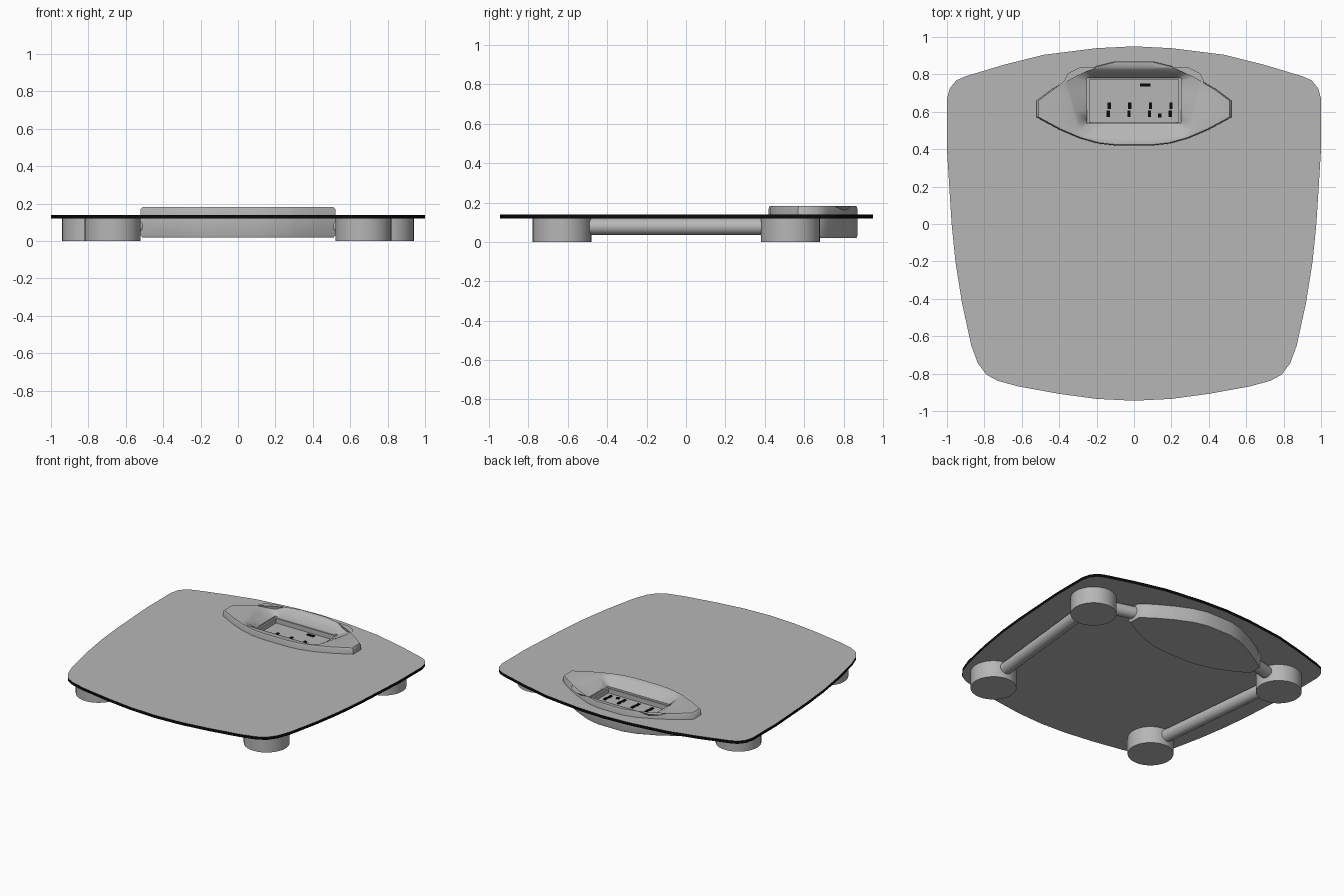
import bpy, bmesh, math
from mathutils import Vector

if "Cube" in bpy.data.objects:
    bpy.data.objects.remove(bpy.data.objects["Cube"])


def material(name, rgb):
    m = bpy.data.materials.new(name)
    m.diffuse_color = (*rgb, 1)
    m.use_nodes = True
    m.node_tree.nodes["Principled BSDF"].inputs["Base Color"].default_value = m.diffuse_color
    return m


GREY = material("grey", (0.47, 0.47, 0.47))
BLACK = material("black", (0.003, 0.003, 0.003))


def add_object(name, mesh, *mats):
    ob = bpy.data.objects.new(name, mesh)
    bpy.context.collection.objects.link(ob)
    for m in mats:
        mesh.materials.append(m)
    return ob


def smooth(ob, angle=40):
    bpy.ops.object.select_all(action='DESELECT')
    ob.select_set(True)
    bpy.context.view_layer.objects.active = ob
    bpy.ops.object.shade_smooth_by_angle(angle=math.radians(angle))


def mirrored(half):
    """Close a right-hand outline by mirroring it in x."""
    return half + [(-x, y) for x, y in reversed(half) if x > 0]


# Outlines, right half from back to front
PLATE = mirrored([(0, .95), (.2, .94), (.48, .905), (.7, .85), (.9, .79), (.95, .768),
                  (.985, .725), (1, .67), (1, .4), (.975, 0), (.955, -.2), (.92, -.42),
                  (.87, -.65), (.835, -.745), (.79, -.805), (.73, -.838), (.62, -.868),
                  (.4, -.908), (.2, -.935), (0, -.945)])
LENS = mirrored([(.1, .87), (.2, .845), (.32, .79), (.44, .72), (.52, .66),
                 (.52, .57), (.4, .505), (.29, .458), (.19, .43), (.1, .42)])
RIM = mirrored([(.28, .83), (.34, .8), (.36, .76), (.29, .5), (.25, .47)])
WINDOW = mirrored([(.25, .78), (.25, .54)])
CENTRE = Vector((0, .655))


# Glass plate with an opening for the display housing
curve = bpy.data.curves.new("plate_outline", 'CURVE')
curve.dimensions = '2D'
curve.fill_mode = 'BOTH'
curve.extrude = 0.01
for pts in (PLATE, [CENTRE + (Vector(p) - CENTRE) * 0.98 for p in LENS]):
    s = curve.splines.new('POLY')
    s.points.add(len(pts) - 1)
    for sp, p in zip(s.points, pts):
        sp.co = (p[0], p[1], 0.13, 1)
    s.use_cyclic_u = True
helper = bpy.data.objects.new("plate_outline", curve)
bpy.context.collection.objects.link(helper)
bpy.context.view_layer.update()
mesh = bpy.data.meshes.new_from_object(helper.evaluated_get(bpy.context.evaluated_depsgraph_get()))
bpy.data.objects.remove(helper)
mesh.materials.clear()
bm = bmesh.new()
bm.from_mesh(mesh)
bmesh.ops.remove_doubles(bm, verts=bm.verts, dist=1e-5)
bmesh.ops.recalc_face_normals(bm, faces=bm.faces)
bm.to_mesh(mesh)
bm.free()
add_object("plate", mesh, GREY, BLACK)
for f in mesh.polygons:
    f.use_smooth = False
    f.material_index = 0 if abs(f.normal.z) > 0.5 else 1  # black rim


# Display housing: lens-shaped body lofted down into a recessed window
def ray_hit(poly, a):
    """Point where a ray from CENTRE at angle a leaves the outline."""
    d = Vector((math.cos(a), math.sin(a)))
    best = 0
    for i, p in enumerate(poly):
        p = Vector(p) - CENTRE
        e = Vector(poly[(i + 1) % len(poly)]) - CENTRE - p
        den = d.x * e.y - d.y * e.x
        if abs(den) < 1e-9:
            continue
        t = (p.x * e.y - p.y * e.x) / den
        u = (p.x * d.y - p.y * d.x) / den
        if t > 0 and -1e-4 <= u <= 1.0001:
            best = max(best, t)
    return d * best


angles = sorted({round(math.atan2(y - CENTRE.y, x), 5) for x, y in LENS + RIM + WINDOW})
levels = [(LENS, .985, .02), (LENS, 1, .03), (LENS, 1, .17), (LENS, .98, .183),
          (RIM, 1.04, .183), (RIM, .98, .172), (WINDOW, 1, .13), (WINDOW, 1, .118),
          (WINDOW, .95, .118), (WINDOW, .95, .085)]
bm = bmesh.new()
rings = []
for poly, k, z in levels:
    rings.append([bm.verts.new((*(CENTRE + ray_hit(poly, a) * k), z)) for a in angles])
n = len(angles)
for lo, hi in zip(rings, rings[1:]):
    for i in range(n):
        j = (i + 1) % n
        bm.faces.new((lo[i], lo[j], hi[j], hi[i]))
bm.faces.new(rings[0][::-1])
bm.faces.new(rings[-1])
mesh = bpy.data.meshes.new("display_housing")
bm.to_mesh(mesh)
bm.free()
smooth(add_object("display_housing", mesh, GREY), 50)


def cylinder(name, a, b, radius, sides):
    a, b = Vector(a), Vector(b)
    bm = bmesh.new()
    bmesh.ops.create_cone(bm, cap_ends=True, segments=sides, radius1=radius,
                          radius2=radius, depth=(b - a).length)
    rot = (b - a).to_track_quat('Z', 'Y').to_matrix().to_4x4()
    rot.translation = (a + b) / 2
    bm.transform(rot)
    me = bpy.data.meshes.new(name)
    bm.to_mesh(me)
    bm.free()
    smooth(add_object(name, me, GREY))


# Feet and the tubes joining them
for side, s in (("right", 1), ("left", -1)):
    cylinder(f"front_foot_{side}", (.67 * s, -.63, 0), (.67 * s, -.63, .12), .15, 32)
    cylinder(f"back_foot_{side}", (.79 * s, .53, 0), (.79 * s, .53, .12), .15, 32)
    cylinder(f"side_tube_{side}", (.68 * s, -.53, .078), (.78 * s, .43, .078), .043, 16)
    cylinder(f"back_tube_{side}", (.70 * s, .555, .078), (.47 * s, .62, .078), .043, 16)


# Display marks: thin plates lying on the window floor
def mark(name, x, y, w, h):
    bm = bmesh.new()
    bmesh.ops.create_cube(bm, size=1)
    bmesh.ops.scale(bm, vec=(w, h, .006), verts=bm.verts)
    bmesh.ops.translate(bm, vec=(x, y, .088), verts=bm.verts)
    me = bpy.data.meshes.new(name)
    bm.to_mesh(me)
    bm.free()
    add_object(name, me, BLACK)


for i, x in enumerate((-.135, -.025, .085, .195)):
    mark(f"upper_bar_{i}", x + .003, .632, .018, .036)
    mark(f"lower_bar_{i}", x - .002, .59, .018, .036)
mark("dot", .137, .58, .02, .02)
mark("dash", .06, .743, .055, .018)
